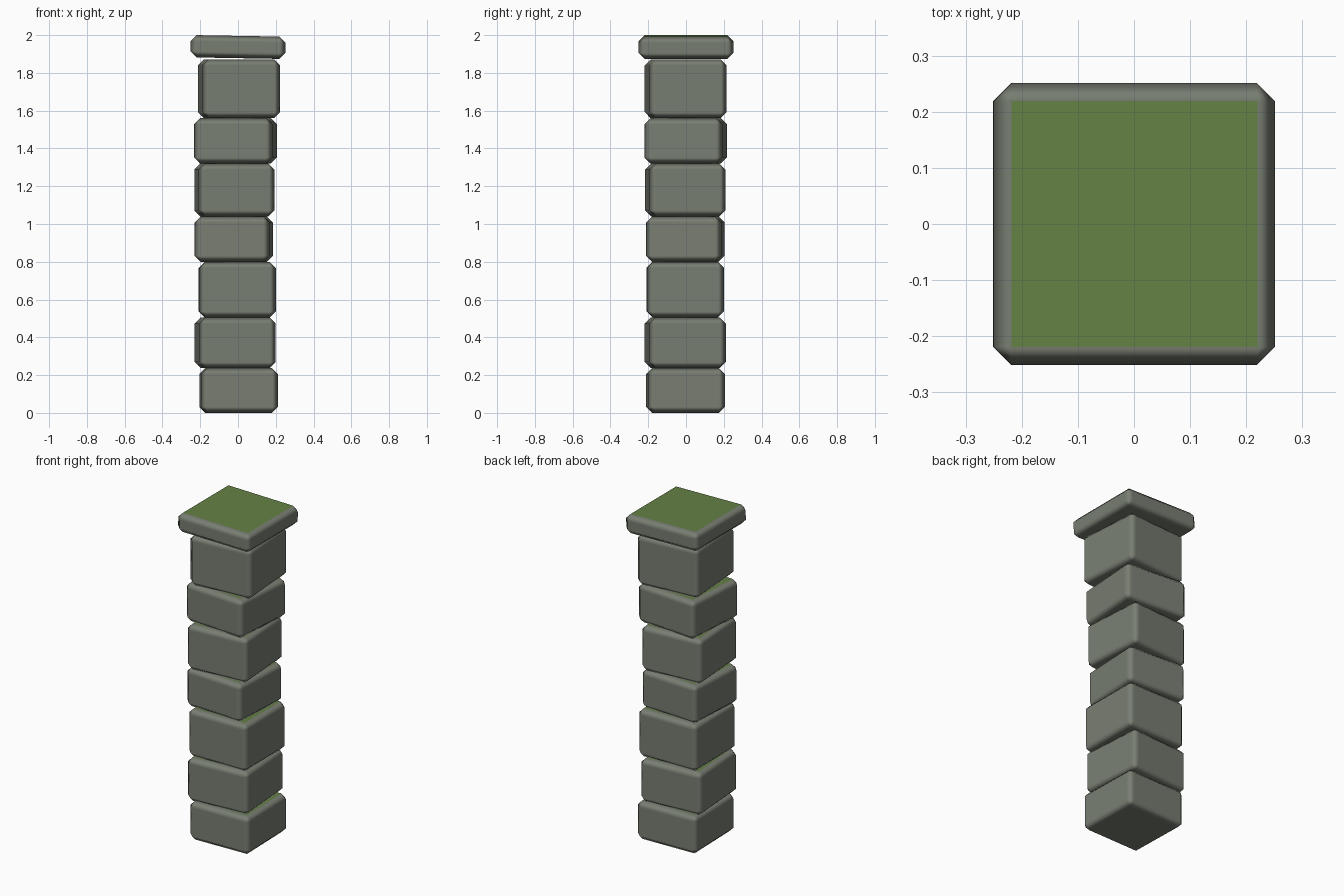
import bpy, bmesh, math
from mathutils import Matrix, Vector

if "Cube" in bpy.data.objects:
    bpy.data.objects.remove(bpy.data.objects["Cube"])


def material(name, rgb):
    m = bpy.data.materials.new(name)
    m.diffuse_color = (*rgb, 1)
    m.use_nodes = True
    m.node_tree.nodes["Principled BSDF"].inputs["Base Color"].default_value = m.diffuse_color
    return m


STONE = material("grey_stone", (0.19, 0.21, 0.17))
MOSS = material("green_moss", (0.13, 0.22, 0.06))


def block(name, x0, x1, y0, y1, z0, z1, turn=0, tilt=0, bevel=0.032):
    """Chamfered stone filling the given bounds, mossy on its top face."""
    s = abs(math.sin(math.radians(turn)))
    shrink = 0.17 * s
    size = Vector((x1 - x0 - 2 * shrink, y1 - y0 - 2 * shrink, z1 - z0))
    bm = bmesh.new()
    bmesh.ops.create_cube(bm, size=1, matrix=Matrix.Diagonal((*size, 1)))
    for f in bm.faces:
        f.smooth = True
        f.material_index = 1 if f.normal.z > 0.9 else 0
    me = bpy.data.meshes.new(name)
    bm.to_mesh(me)
    bm.free()
    me.materials.append(STONE)
    me.materials.append(MOSS)
    ob = bpy.data.objects.new(name, me)
    bpy.context.collection.objects.link(ob)
    ob.location = ((x0 + x1) / 2, (y0 + y1) / 2, (z0 + z1) / 2)
    ob.rotation_euler = (0, math.radians(tilt), math.radians(turn))
    mod = ob.modifiers.new("chamfer", 'BEVEL')
    mod.width = bevel
    mod.segments = 1
    mod.limit_method = 'NONE'
    mod.material = 0
    mod.harden_normals = True
    return ob


# Stacked pillar stones: x range, y range, z range, turn in degrees
stones = [
    (-0.205, 0.212, -0.211, 0.206, 0.00, 0.237, 1.5),
    (-0.230, 0.200, -0.219, 0.211, 0.237, 0.505, 4),
    (-0.208, 0.200, -0.209, 0.201, 0.505, 0.80, 0.5),
    (-0.230, 0.185, -0.211, 0.205, 0.80, 1.04, -3),
    (-0.232, 0.194, -0.217, 0.210, 1.04, 1.32, 4),
    (-0.233, 0.206, -0.220, 0.217, 1.32, 1.56, -4),
    (-0.212, 0.222, -0.219, 0.214, 1.56, 1.872, 4),
]
for i, s in enumerate(stones, 1):
    block(f"pillar_stone_{i}", *s)

# Slightly tilted cap slab
block("cap_slab", -0.251, 0.251, -0.251, 0.251, 1.878, 1.996, tilt=1)
